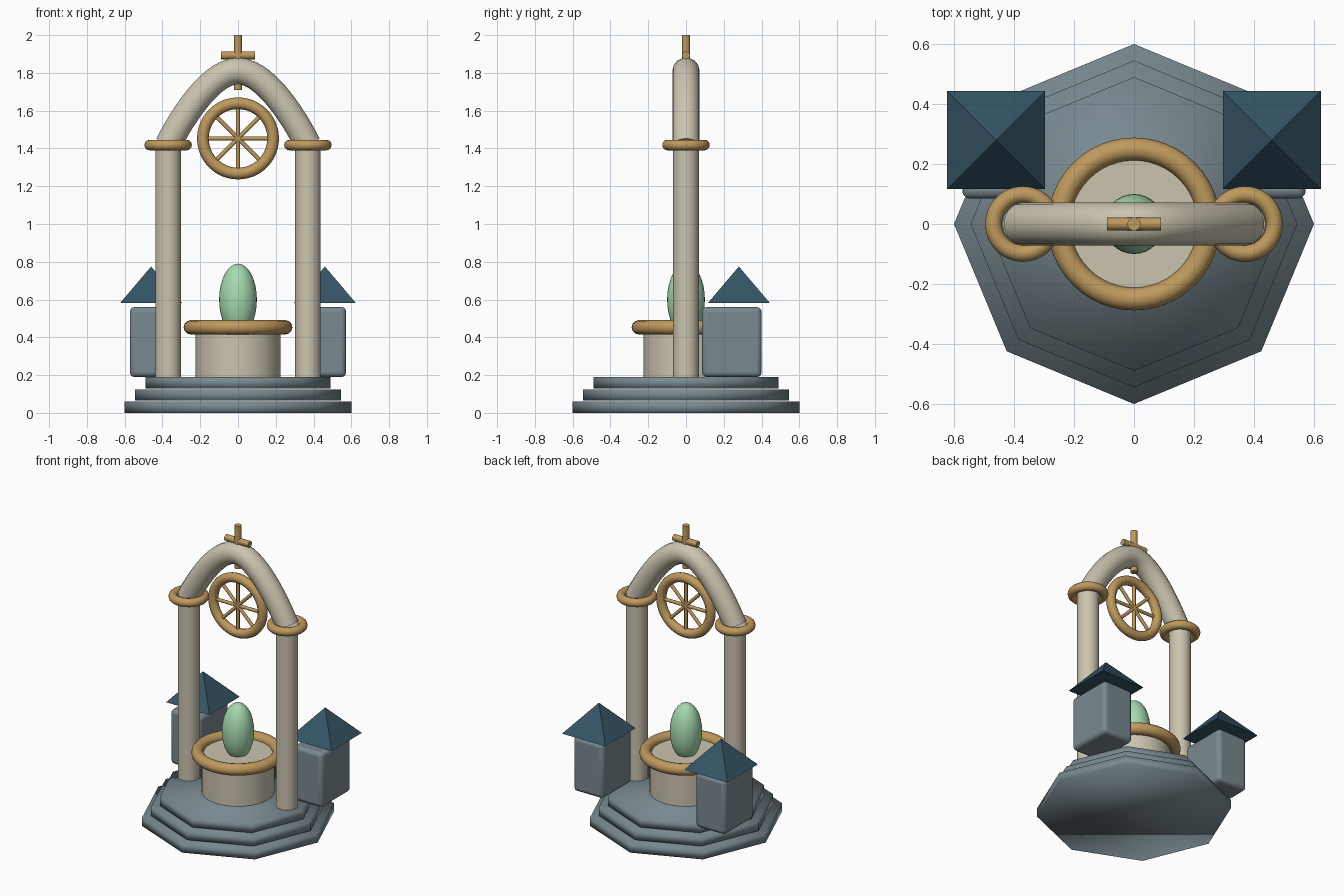
import bpy
import math

if "Cube" in bpy.data.objects:
    bpy.data.objects.remove(bpy.data.objects["Cube"])


def mat(name, rgb):
    m = bpy.data.materials.new(name)
    m.diffuse_color = (*rgb, 1)
    m.use_nodes = True
    m.node_tree.nodes["Principled BSDF"].inputs["Base Color"].default_value = m.diffuse_color
    return m


STONE = mat("cream_stone", (0.60, 0.55, 0.43))
SLATE = mat("slate", (0.19, 0.25, 0.28))
GOLD = mat("gold", (0.52, 0.32, 0.11))
ROOF = mat("roof_blue", (0.035, 0.09, 0.13))
JADE = mat("jade", (0.38, 0.70, 0.43))


def finish(name, m, smooth=40):
    o = bpy.context.object
    o.name = name
    o.data.materials.append(m)
    if smooth:
        bpy.ops.object.shade_smooth_by_angle(angle=math.radians(smooth))
    return o


def cyl(name, m, r, depth, loc, rot=(0, 0, 0), sides=32, smooth=40):
    bpy.ops.mesh.primitive_cylinder_add(vertices=sides, radius=r, depth=depth,
                                        location=loc, rotation=rot)
    return finish(name, m, smooth)


def ring(name, major, minor, loc, rot=(0, 0, 0)):
    bpy.ops.mesh.primitive_torus_add(major_radius=major, minor_radius=minor,
                                     major_segments=48, minor_segments=12,
                                     location=loc, rotation=rot)
    return finish(name, GOLD, 60)


# Octagonal stepped base, shaded fully smooth
for i, r in enumerate((0.60, 0.545, 0.49)):
    cyl(f"base_step_{i + 1}", SLATE, r, 0.06, (0, 0, 0.03 + 0.065 * i), sides=8, smooth=180)

# Well with rim and egg
cyl("well", STONE, 0.225, 0.26, (0, 0, 0.32))
ring("well_rim", 0.25, 0.038, (0, 0, 0.453))
bpy.ops.mesh.primitive_uv_sphere_add(segments=32, ring_count=16, radius=1, location=(0, 0, 0.60))
bpy.context.object.scale = (0.1, 0.1, 0.19)
finish("egg", JADE, 180)

# Mirrored columns, collars and small houses
for side, s in (("left", -1), ("right", 1)):
    cyl(f"{side}_column", STONE, 0.068, 1.23, (s * 0.37, 0, 0.805))
    ring(f"{side}_collar", 0.098, 0.028, (s * 0.37, 0, 1.418))

    bpy.ops.mesh.primitive_cube_add(size=1, location=(s * 0.46, 0.2425, 0.375))
    house = bpy.context.object
    house.scale = (0.225, 0.315, 0.37)
    bpy.ops.object.transform_apply(location=False, rotation=False, scale=True)
    bevel = house.modifiers.new("rounded_edges", "BEVEL")
    bevel.width = 0.025
    bevel.segments = 3
    finish(f"{side}_house", SLATE, 40)

    bpy.ops.mesh.primitive_cone_add(vertices=4, radius1=0.163 * math.sqrt(2), depth=0.192,
                                    location=(s * 0.46, 0.28, 0.679),
                                    rotation=(0, 0, math.pi / 4))
    finish(f"{side}_house_roof", ROOF, 0)

# Arch swept along a bezier
curve = bpy.data.curves.new("arch", "CURVE")
curve.dimensions = "3D"
curve.bevel_depth = 0.072
curve.bevel_resolution = 5
curve.resolution_u = 14
curve.use_fill_caps = True
spline = curve.splines.new("BEZIER")
spline.bezier_points.add(2)
path = [((-0.43, 1.30), (-0.37, 1.42), (-0.31, 1.54)),
        ((-0.15, 1.81), (0, 1.81), (0.15, 1.81)),
        ((0.31, 1.54), (0.37, 1.42), (0.43, 1.30))]
for p, (a, b, c) in zip(spline.bezier_points, path):
    p.handle_left_type = p.handle_right_type = "FREE"
    p.handle_left, p.co, p.handle_right = [(x, 0, z) for x, z in (a, b, c)]
curve.materials.append(STONE)
arch = bpy.data.objects.new("arch", curve)
bpy.context.collection.objects.link(arch)

# Hanging wheel with four full-width bars making eight spokes
ring("wheel_rim", 0.186, 0.031, (0, 0, 1.453), (math.pi / 2, 0, 0))
for i in range(4):
    cyl(f"wheel_spoke_{i + 1}", GOLD, 0.011, 0.36, (0, 0, 1.453),
        (0, i * math.pi / 4, 0), sides=12)

# Finial rod and crossbar
cyl("finial_rod", GOLD, 0.022, 0.29, (0, 0, 1.855), sides=20)
cyl("finial_crossbar", GOLD, 0.021, 0.18, (0, 0, 1.893), (0, math.pi / 2, 0), sides=20)
